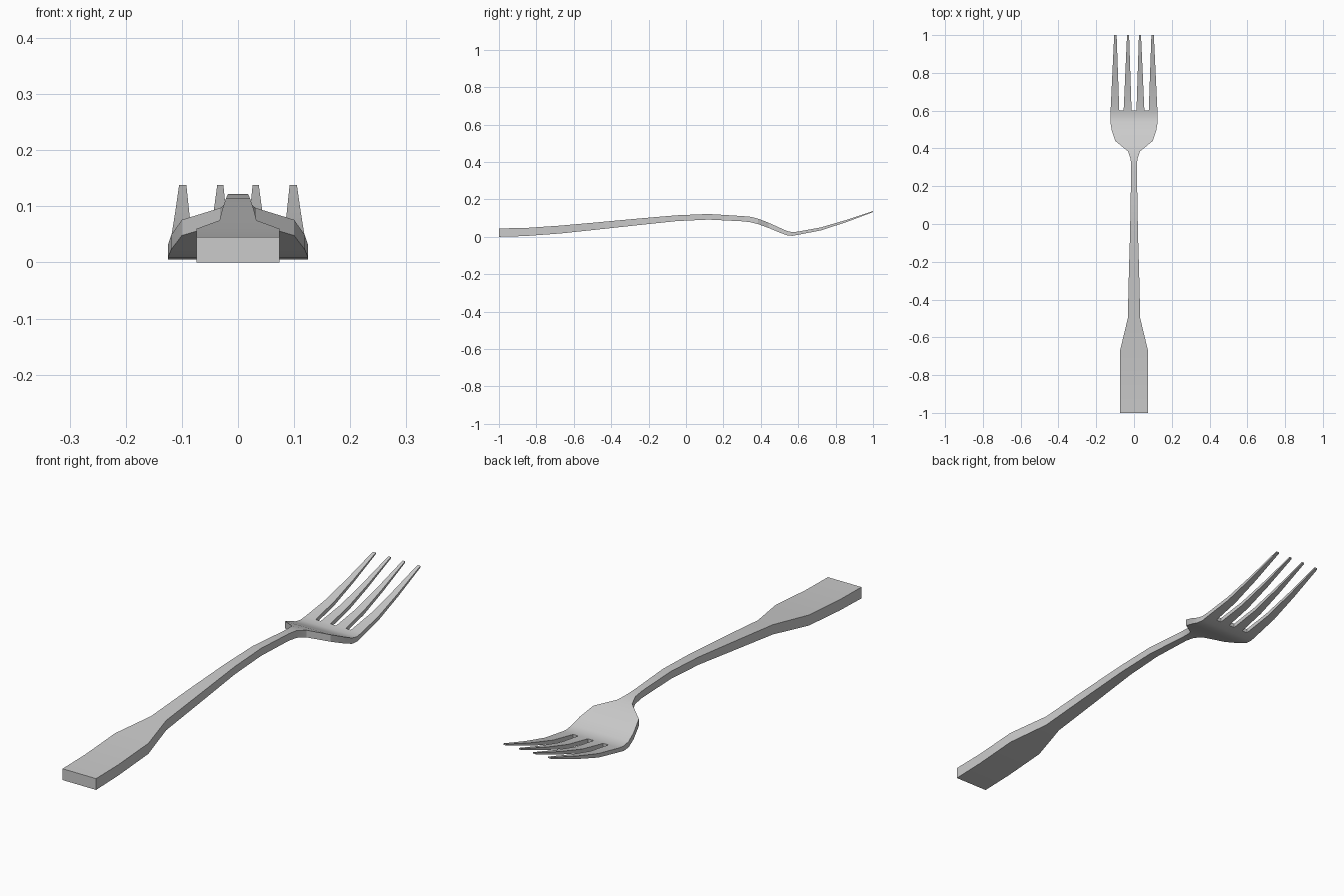
import bpy, bmesh

if "Cube" in bpy.data.objects:
    bpy.data.objects.remove(bpy.data.objects["Cube"])

# Stations along the fork: y, half width, top z, bottom z
body = [(-1, .074, .045, 0), (-.86, .074, .047, .004), (-.67, .074, .06, .018),
        (-.5, .033, .075, .036), (-.25, .027, .098, .063), (-.05, .021, .115, .084),
        (.12, .018, .122, .092), (.3, .015, .111, .083), (.345, .018, .107, .078),
        (.385, .032, .097, .068), (.44, .1, .076, .048), (.5, .119, .049, .023),
        (.54, .125, .031, .008), (.57, .125, .025, .005), (.6, .124, .028, .011)]
# Tine stations: y, blend from base to tip, top z, bottom z
tines = [(.72, .3, .05, .034), (.85, .625, .088, .076), (1, 1, .138, .132)]

# Column positions across the head and at the tine tips
base = [-.124, -.078, -.055, -.013, .013, .055, .078, .124]
tip = [-.105, -.092, -.037, -.026, .026, .037, .092, .105]

bm = bmesh.new()
rows, bottom = [], {}


def add_row(xs, y, top, bot):
    rows.append([bm.verts.new((x, y, top)) for x in xs])
    bottom[round(y, 3)] = bot


for y, w, top, bot in body:
    add_row([x / .124 * w for x in base], y, top, bot)
for y, t, top, bot in tines:
    add_row([a + (b - a) * t for a, b in zip(base, tip)], y, top, bot)

# Top sheet: full width on the body, every other strip on the tines
for i in range(len(rows) - 1):
    a, b = rows[i], rows[i + 1]
    for j in range(0, 7, 2 if i >= len(body) - 1 else 1):
        bm.faces.new((a[j], a[j + 1], b[j + 1], b[j]))

# Thicken down to the underside profile
top_faces = list(bm.faces)
new = bmesh.ops.extrude_face_region(bm, geom=top_faces, use_keep_orig=True)["geom"]
for v in new:
    if isinstance(v, bmesh.types.BMVert):
        v.co.z = bottom[round(v.co.y, 3)]
bmesh.ops.recalc_face_normals(bm, faces=bm.faces)

mesh = bpy.data.meshes.new("fork")
bm.to_mesh(mesh)
bm.free()
fork = bpy.data.objects.new("fork", mesh)
bpy.context.collection.objects.link(fork)
bpy.context.view_layer.objects.active = fork
fork.select_set(True)
bpy.ops.object.shade_smooth_by_angle(angle=0.5)
